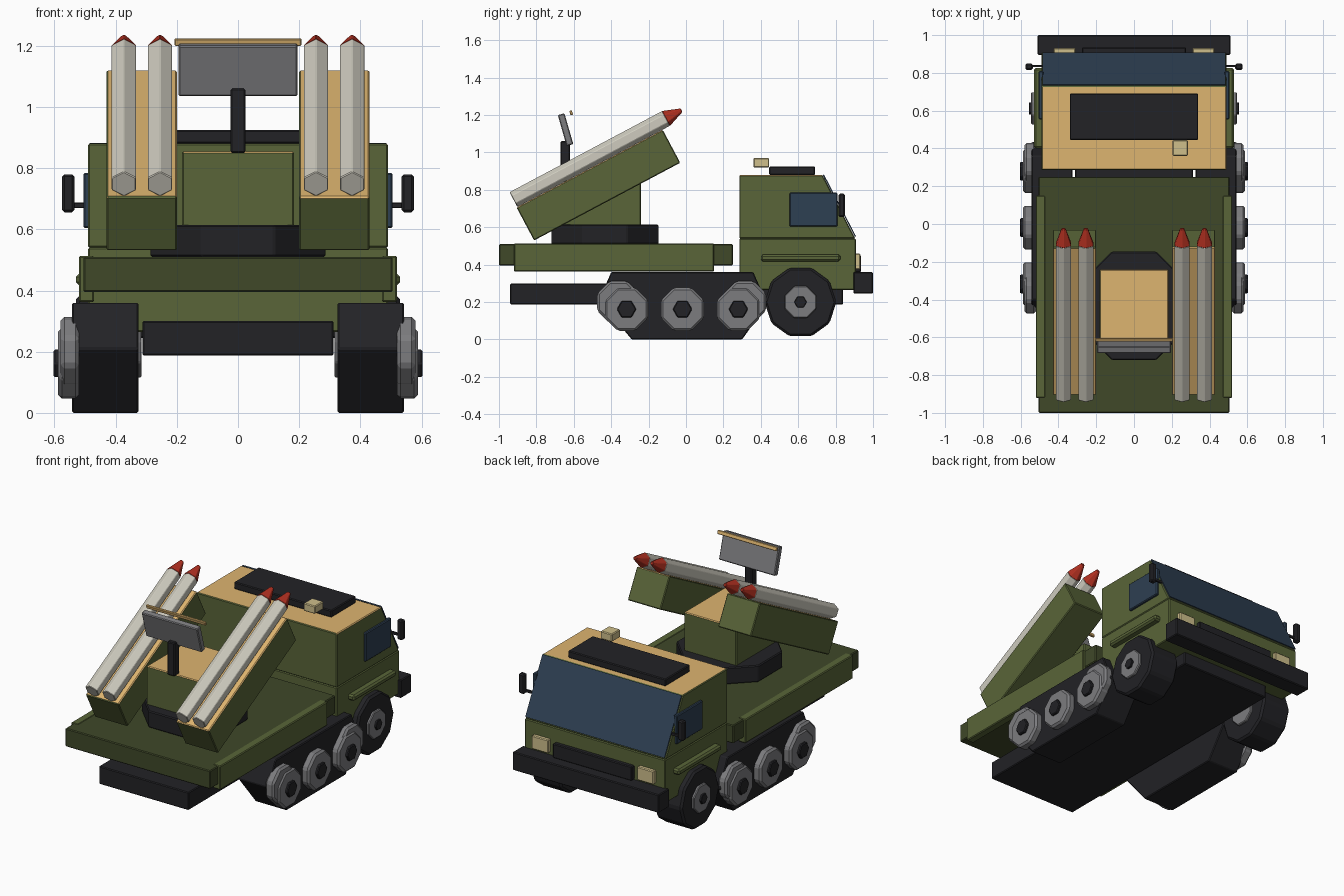
import bpy, bmesh
from math import sin, cos, radians, pi
from mathutils import Matrix

if "Cube" in bpy.data.objects:
    bpy.data.objects.remove(bpy.data.objects["Cube"])


def material(name, r, g, b):
    m = bpy.data.materials.new(name)
    m.diffuse_color = (r, g, b, 1)
    m.use_nodes = True
    m.node_tree.nodes["Principled BSDF"].inputs["Base Color"].default_value = m.diffuse_color
    return m


GREEN = material("green", .10, .13, .04)
DARK = material("dark_green", .05, .065, .022)
TAN = material("tan", .73, .46, .16)
BLACK = material("black", .016, .016, .019)
GLASS = material("glass", .027, .05, .085)
RED = material("red", .45, .03, .015)
WHITE = material("off_white", .62, .60, .52)
GREY = material("grey", .2, .2, .21)
LAMP = material("lamp", .62, .52, .26)


def finish(name, bm, mat, bevel=0.0):
    bmesh.ops.recalc_face_normals(bm, faces=bm.faces[:])
    me = bpy.data.meshes.new(name)
    bm.to_mesh(me)
    bm.free()
    me.materials.append(mat)
    ob = bpy.data.objects.new(name, me)
    bpy.context.collection.objects.link(ob)
    if bevel:
        mod = ob.modifiers.new("bevel", 'BEVEL')
        mod.width = bevel
        mod.segments = 1
    return ob


def prism(name, profile, x0, x1, mat, bevel=.005):
    """Extrude a (y, z) profile from x0 to x1."""
    bm = bmesh.new()
    face = bm.faces.new([bm.verts.new((x0, y, z)) for y, z in profile])
    out = bmesh.ops.extrude_face_region(bm, geom=[face])
    moved = [v for v in out["geom"] if isinstance(v, bmesh.types.BMVert)]
    bmesh.ops.translate(bm, verts=moved, vec=(x1 - x0, 0, 0))
    return finish(name, bm, mat, bevel)


def box(name, x0, x1, y0, y1, z0, z1, mat, bevel=.005):
    return prism(name, [(y0, z0), (y1, z0), (y1, z1), (y0, z1)], x0, x1, mat, bevel)


def ngon(y, z, r, n):
    return [(y + r * sin(2 * pi * (i + .5) / n), z - r * cos(2 * pi * (i + .5) / n))
            for i in range(n)]


def paint(ob, mat, test):
    """Give the faces whose normal passes the test a second material."""
    ob.data.materials.append(mat)
    for p in ob.data.polygons:
        if test(p.normal):
            p.material_index = 1


def cone_y(name, x, y, z, r1, r2, length, mat, bevel=0.0):
    """Six-sided cone along +y starting at the local point (x, y, z)."""
    bm = bmesh.new()
    bmesh.ops.create_cone(bm, cap_ends=True, segments=6, radius1=r1, radius2=r2, depth=length,
                          matrix=Matrix.Translation((x, y + length / 2, z)) @ Matrix.Rotation(-pi / 2, 4, 'X'))
    return finish(name, bm, mat, bevel)


# Chassis and cargo bed
box("chassis", -.313, .313, -.94, .84, .187, .30, BLACK)
box("bed", -.505, .505, -1, .25, .395, .51, DARK)

# Cab
box("cab_lower", -.49, .49, .285, .908, .265, .54, GREEN)
cab = prism("cab_upper", [(.285, .54), (.905, .54), (.73, .88), (.285, .88)], -.49, .49, GREEN)
paint(cab, TAN, lambda n: n.z > .9)
prism("windscreen", [(.903, .55), (.909, .552), (.738, .882), (.732, .878)], -.485, .485, GLASS, 0)
box("roof_hatch", -.34, .34, .445, .69, .88, .925, BLACK)
box("roof_beacon", .205, .285, .36, .445, .92, .97, LAMP)
box("bumper", -.51, .51, .895, 1, .245, .36, BLACK)
box("grille", -.275, .275, .89, .935, .36, .45, BLACK)

# Launcher turret
turret_ring = bmesh.new()
bmesh.ops.create_cone(turret_ring, cap_ends=True, segments=8, radius1=.31, radius2=.31, depth=.105,
                      matrix=Matrix.Translation((0, -.433, .5625)) @ Matrix.Rotation(pi / 8, 4, 'Z'))
finish("turret_ring", turret_ring, BLACK, .006)
turret = box("turret_body", -.183, .183, -.65, -.24, .61, .855, GREEN)
paint(turret, TAN, lambda n: n.z > .9)

# Radar
box("radar_post", -.025, .025, -.67, -.62, .85, 1.06, BLACK)
panel = box("radar_panel", -.195, .195, -.0185, .0185, -.086, .086, GREY)
panel.location = (0, -.644, 1.122)
panel.rotation_euler.x = radians(16)
bar = box("radar_bar", -.207, .207, -.007, .007, -.012, .012, TAN, .003)
bar.location = (0, -.614, 1.212)
bar.rotation_euler.x = radians(16)

# Parts repeated on both sides
for side, s in (("right", 1), ("left", -1)):
    box("bed_rail_" + side, s * .47, s * .52, -.92, .15, .363, .513, GREEN)

    # Cab fittings
    box("side_window_" + side, s * .48, s * .505, .553, .81, .604, .785, GLASS)
    box("side_moulding_" + side, s * .48, s * .53, .40, .825, .418, .455, GREEN, .01)
    box("mirror_" + side, s * .535, s * .575, .815, .85, .655, .78, BLACK, .008)
    box("mirror_arm_" + side, s * .485, s * .54, .83, .842, .67, .687, BLACK, .002)
    box("headlight_" + side, s * .31, s * .425, .89, .932, .375, .46, LAMP)

    # Track with road wheels and end sprockets
    prism("track_" + side, [(-.29, 0), (.30, 0), (.435, .19), (.36, .36), (-.40, .36), (-.465, .21)],
          s * .325, s * .543, BLACK)
    for i, y in enumerate((-.318, -.019, .28)):
        prism(f"road_wheel_{side}_{i}", ngon(y, .162, .125, 8), s * .52, s * .588, GREY, .012)
        prism(f"wheel_hub_{side}_{i}", ngon(y, .162, .052, 6), s * .57, s * .603, BLACK)
    for i, y in enumerate((-.362, .315)):
        prism(f"sprocket_{side}_{i}", ngon(y, .20, .122, 8), s * .52, s * .58, GREY, .012)

    # Front road wheel
    prism("front_tyre_" + side, ngon(.612, .2, .192, 10), s * .33, s * .53, BLACK, .012)
    prism("front_rim_" + side, ngon(.612, .2, .092, 8), s * .315, s * .545, GREY)
    prism("front_hub_" + side, ngon(.612, .2, .034, 6), s * .53, s * .557, BLACK, .003)

    # Tilted pod carrying two rockets
    pod = box("pod_" + side, s * .2, s * .43, 0, .885, -.2, 0, GREEN)
    paint(pod, TAN, lambda n: n.z > .9)
    parts = [pod]
    for i, x in enumerate((.255, .373)):
        parts.append(cone_y(f"rocket_body_{side}_{i}", s * x, .005, .045, .046, .046, .925, WHITE, .003))
        parts.append(cone_y(f"rocket_nose_{side}_{i}", s * x, .928, .045, .047, .012, .095, RED, .003))
    for ob in parts:
        ob.location = (0, -.906, .706)
        ob.rotation_euler.x = radians(28)
